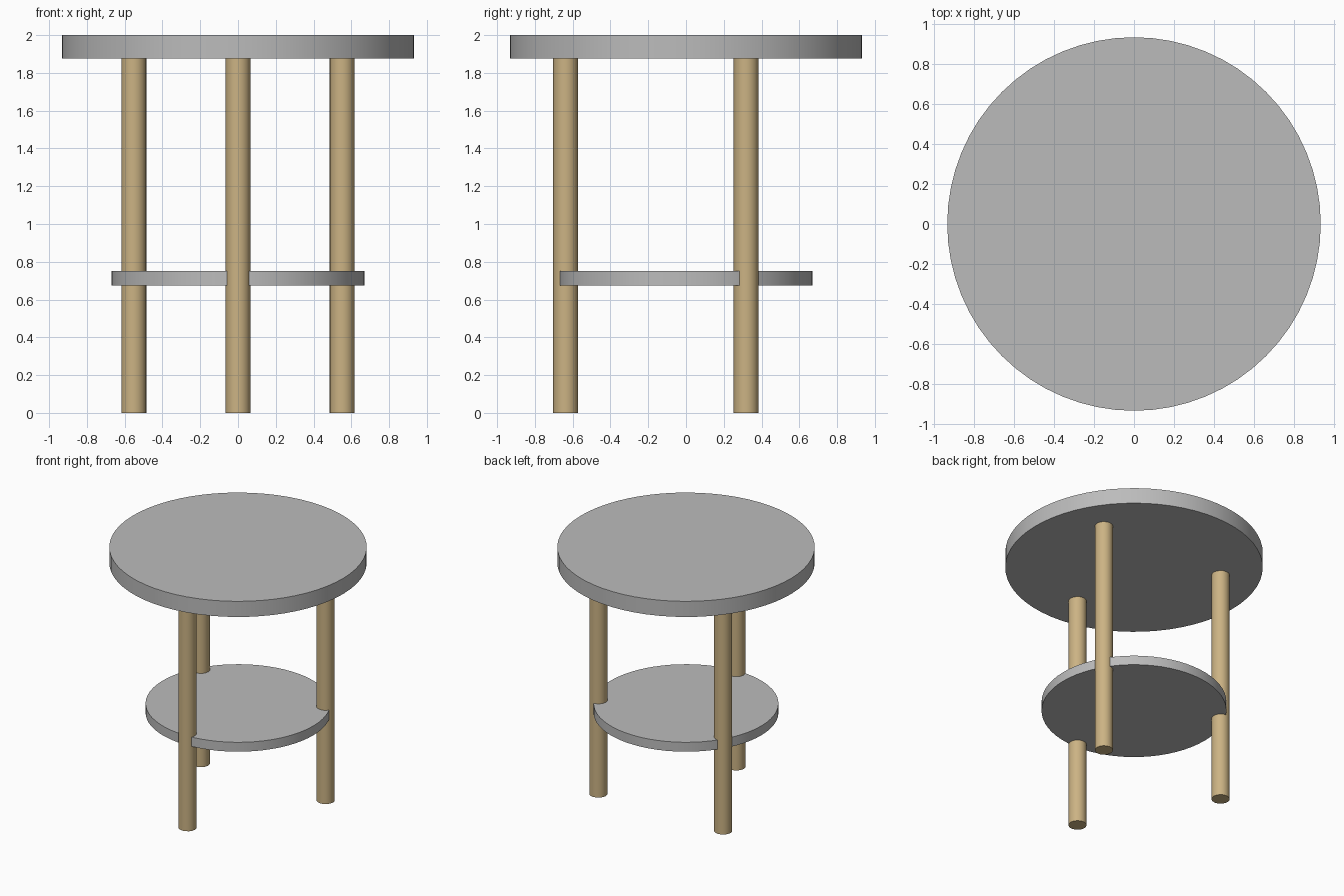
import bpy
import math

default = bpy.data.objects.get("Cube")
if default:
    bpy.data.objects.remove(default, do_unlink=True)


def material(name, color):
    mat = bpy.data.materials.new(name)
    mat.use_nodes = True
    mat.diffuse_color = color
    mat.node_tree.nodes["Principled BSDF"].inputs["Base Color"].default_value = color
    return mat


def cylinder(name, radius, bottom, top, sides, mat, x=0, y=0):
    bpy.ops.mesh.primitive_cylinder_add(
        vertices=sides, radius=radius, depth=top - bottom,
        location=(x, y, (bottom + top) / 2))
    obj = bpy.context.object
    obj.name = name
    obj.data.materials.append(mat)
    bpy.ops.object.shade_smooth_by_angle(angle=math.radians(30))
    return obj


grey = material("grey", (0.5, 0.5, 0.5, 1))
wood = material("light wood", (0.6, 0.45, 0.23, 1))

# Round top and lower shelf
cylinder("table_top", 0.933, 1.875, 2, 64, grey)
cylinder("lower_shelf", 0.67, 0.675, 0.75, 64, grey)

# Three legs, spaced evenly around the shelf rim
for i, name in enumerate(("front_leg", "back_left_leg", "back_right_leg")):
    angle = math.radians(-90 + 120 * i)
    cylinder(name, 0.066, 0, 1.875, 16, wood,
             0.637 * math.cos(angle), 0.637 * math.sin(angle))
